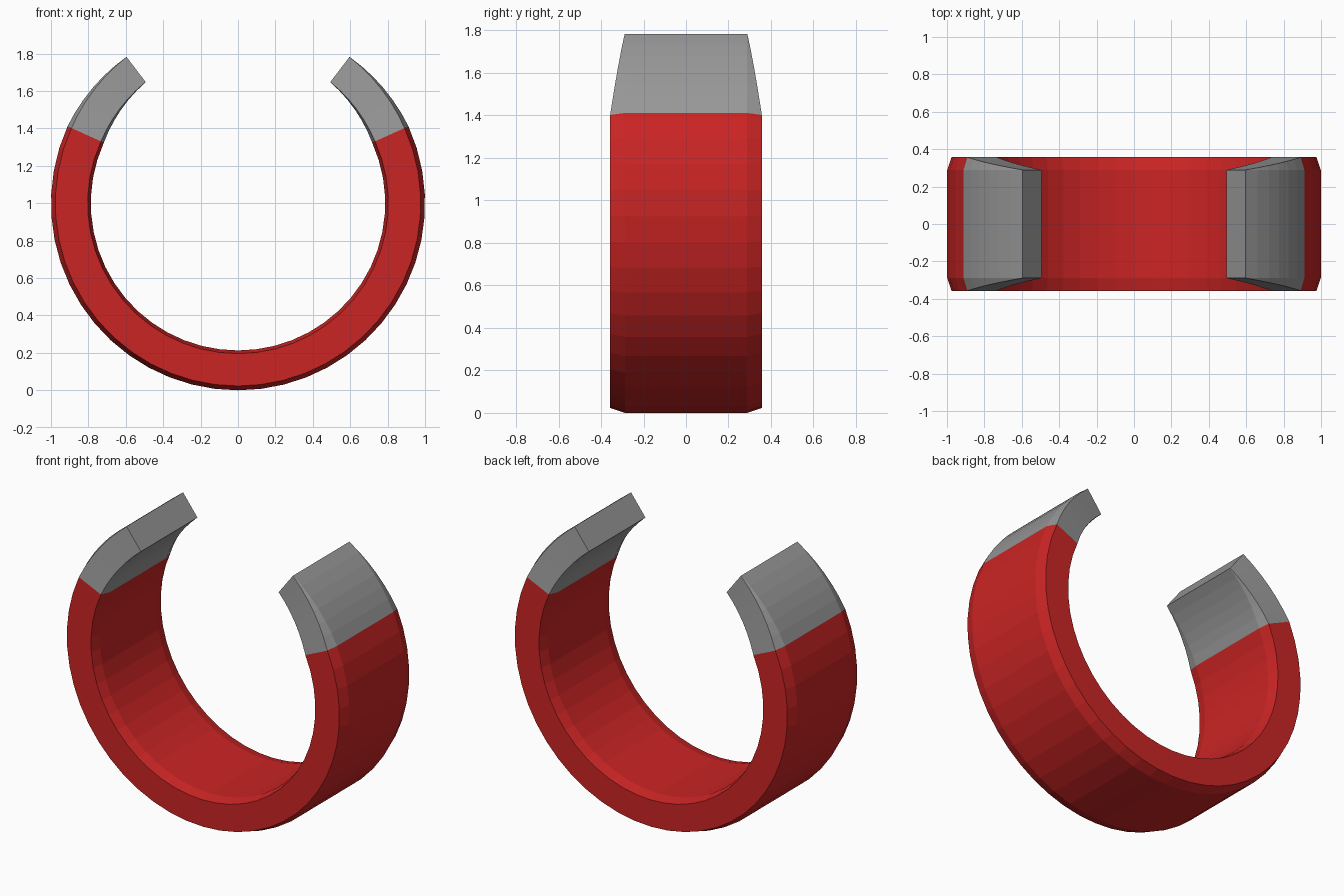
import bpy, bmesh, math

if "Cube" in bpy.data.objects:
    bpy.data.objects.remove(bpy.data.objects["Cube"])

CENTRE_Z = 1.0
SEAM = 24.3      # angle where the band meets the tips
TIP_END = 52.7   # angle where the tips stop


def material(name, rgb):
    m = bpy.data.materials.new(name)
    m.diffuse_color = (*rgb, 1)
    m.use_nodes = True
    m.node_tree.nodes["Principled BSDF"].inputs["Base Color"].default_value = m.diffuse_color
    return m


red = material("red", (0.60, 0.018, 0.018))
grey = material("grey", (0.31, 0.31, 0.31))


def section(t):
    """Chamfered cross-section as (radius, y); t = 0 at the band, 1 at the tip end."""
    def mix(a, b):
        return a + (b - a) * t
    ro, ro_side = mix(1.0, 0.984), mix(0.977, 0.983)
    ri, ri_side = mix(0.787, 0.814), mix(0.804, 0.815)
    w, w_side = 0.288, mix(0.357, 0.289)
    half = [(ro, w), (ro_side, w_side), (ri_side, w_side), (ri, w)]
    return half + [(r, -y) for r, y in reversed(half)]


def sweep(name, a0, a1, steps, taper, mat, mirror=False):
    """Sweep the section along an arc in the xz plane, capped at both ends."""
    bm = bmesh.new()
    rings = []
    for i in range(steps + 1):
        t = i / steps
        a = math.radians(a0 + (a1 - a0) * t)
        rings.append([bm.verts.new(((-1 if mirror else 1) * r * math.cos(a), y,
                                    CENTRE_Z + r * math.sin(a)))
                      for r, y in section(t if taper else 0)])
    for p, q in zip(rings, rings[1:]):
        for k in range(len(p)):
            n = (k + 1) % len(p)
            bm.faces.new((p[k], p[n], q[n], q[k]))
    bm.faces.new(rings[0])
    bm.faces.new(rings[-1])
    bmesh.ops.recalc_face_normals(bm, faces=bm.faces)
    me = bpy.data.meshes.new(name)
    bm.to_mesh(me)
    bm.free()
    me.materials.append(mat)
    ob = bpy.data.objects.new(name, me)
    bpy.context.collection.objects.link(ob)
    return ob


# Main open band
sweep("band", SEAM, -180 - SEAM, 32, False, red)

# Tapered end tips, one on each side
sweep("tip_right", SEAM, TIP_END, 6, True, grey)
sweep("tip_left", SEAM, TIP_END, 6, True, grey, mirror=True)
